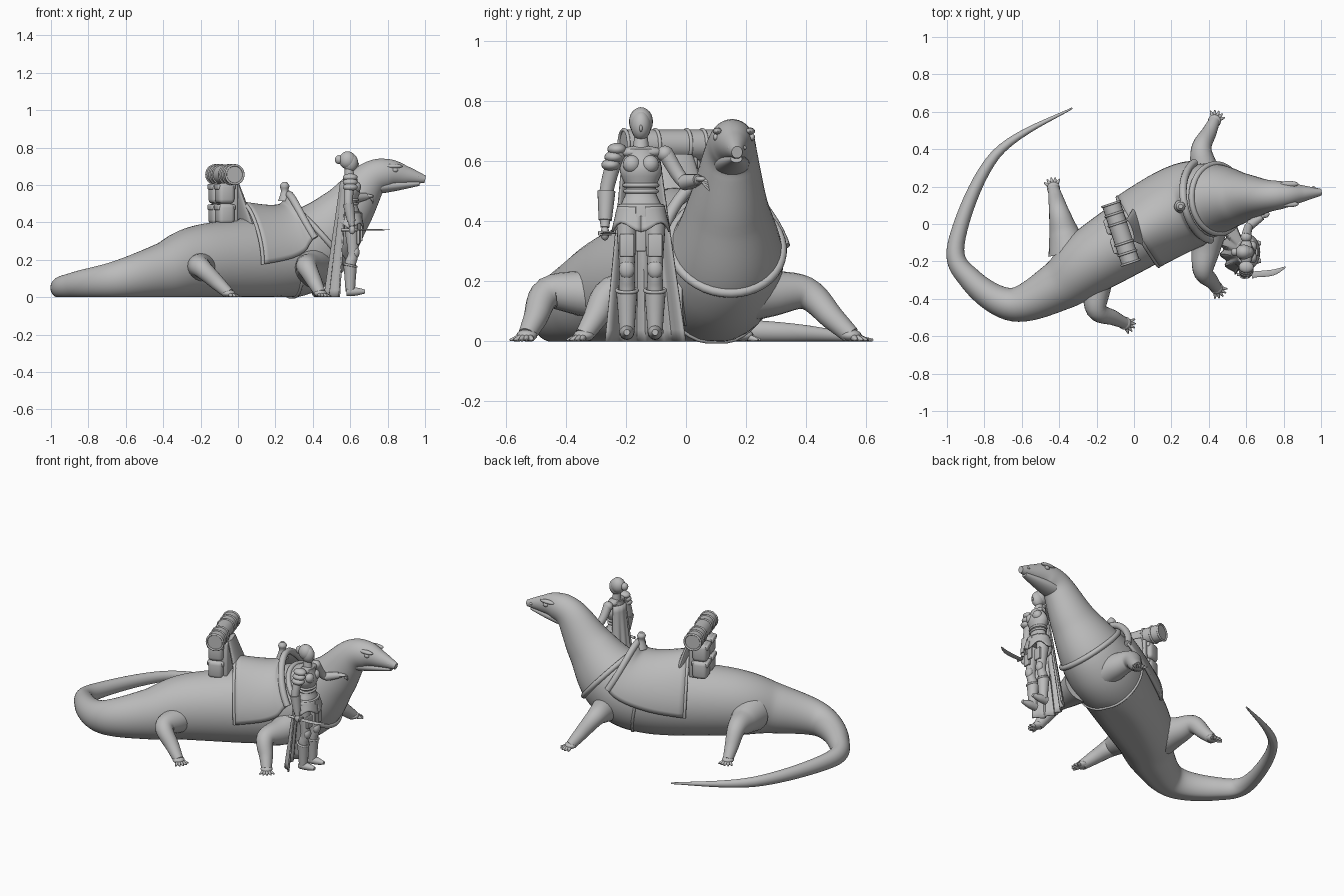
import bpy, bmesh
from math import sin, cos, pi, radians
from mathutils import Vector, Matrix

if "Cube" in bpy.data.objects:
    bpy.data.objects.remove(bpy.data.objects["Cube"])

grey = bpy.data.materials.new("clay_grey")
grey.use_nodes = True
tone = (.5, .5, .5, 1)
grey.diffuse_color = tone
grey.node_tree.nodes["Principled BSDF"].inputs["Base Color"].default_value = tone
X, Y, Z = (Vector(row) for row in Matrix.Identity(3))


def finish(name, bm):
    """Turn a bmesh into a smooth-shaded object that keeps its sharp edges."""
    bmesh.ops.recalc_face_normals(bm, faces=bm.faces)
    mesh = bpy.data.meshes.new(name)
    bm.to_mesh(mesh)
    bm.free()
    mesh.shade_smooth()
    mesh.set_sharp_from_angle(angle=radians(40))
    mesh.materials.append(grey)
    ob = bpy.data.objects.new(name, mesh)
    bpy.context.collection.objects.link(ob)
    return ob


def spline(rows, u):
    """Smooth interpolation of x, y, z, radius rows."""
    last = len(rows) - 1
    i = min(int(u), last - 1)
    t = u - i
    quad = zip(*(rows[max(0, min(last, i + k))] for k in range(-1, 3)))
    return [b + t / 2 * (c - a + t * (2 * a - 5 * b + 4 * c - d + t * (3 * (b - c) + d - a)))
            for a, b, c, d in quad]


def section(rows, u, angle, ref=Z, wide=1, grow=0):
    """Point on the cross-section at u; ref is the direction of its height."""
    step = .05
    before = spline(rows, max(u - step, 0))
    after = spline(rows, min(u + step, len(rows) - 1))
    tangent = Vector(after[:3]) - Vector(before[:3])
    side = tangent.cross(ref).normalized()
    up = side.cross(tangent).normalized()
    *centre, radius = spline(rows, u)
    radius += grow
    p = Vector(centre) + side * cos(angle) * radius * wide + up * sin(angle) * radius
    p.z = max(p.z, 0)
    return p


def surface(name, point, nu, nv, closed=False, thick=0):
    """Grid of point(u, v) with u and v from 0 to 1; a closed one is a capped tube."""
    bm = bmesh.new()
    count = nv if closed else nv + 1
    grid = [[bm.verts.new(point(i / nu, j / nv)) for j in range(count)] for i in range(nu + 1)]
    for low, high in zip(grid, grid[1:]):
        for j in range(nv):
            k = (j + 1) % count
            bm.faces.new((low[j], low[k], high[k], high[j]))
    if closed:
        bm.faces.new(grid[0])
        bm.faces.new(grid[-1])
    ob = finish(name, bm)
    if thick:
        mod = ob.modifiers.new("thickness", "SOLIDIFY")
        mod.thickness, mod.offset = thick, 0


def loft(name, rows, ref=Z, wide=1, steps=6, seg=20):
    last = len(rows) - 1
    surface(name, lambda u, v: section(rows, u * last, v * 2 * pi, ref, wide), steps * last, seg, True)


def limb(name, points, radii, ref=X, wide=1):
    loft(name, [(*p, r) for p, r in zip(points, radii)], ref, wide)


def placed(loc, size, turn):
    return Matrix.Translation(loc) @ Matrix.Rotation(turn, 4, "Z") @ Matrix.Diagonal((*size, 1))


def ball(name, loc, size, turn=0):
    bm = bmesh.new()
    bmesh.ops.create_uvsphere(bm, u_segments=20, v_segments=12, radius=1, matrix=placed(loc, size, turn))
    finish(name, bm)


def box(name, loc, size, turn=0):
    bm = bmesh.new()
    bmesh.ops.create_cube(bm, size=1, matrix=placed(loc, size, turn))
    bmesh.ops.bevel(bm, geom=bm.edges[:], offset=min(size) / 4, segments=3, affect="EDGES", profile=.5)
    finish(name, bm)


def cord(name, points, radius, closed=False):
    curve = bpy.data.curves.new(name, "CURVE")
    curve.dimensions, curve.bevel_depth, curve.use_fill_caps = "3D", radius, True
    line = curve.splines.new("POLY")
    line.points.add(len(points) - 1)
    for target, p in zip(line.points, points):
        target.co = (*p, 1)
    line.use_cyclic_u = closed
    curve.materials.append(grey)
    bpy.context.collection.objects.link(bpy.data.objects.new(name, curve))


def hoop(name, rows, u, radius, ref=Z, wide=1):
    cord(name, [section(rows, u, k * pi / 20, ref, wide) for k in range(40)], radius, True)


def neck_y(x):
    return .1 + .07 * x


# Lizard body: tail and trunk rest on the ground, then the neck rises to the snout
trunk = [(-.33, .62, .005), (-.74, .37, .03), (-.95, -.1, .05), (-.87, -.3, .07), (-.65, -.43, .1),
         (-.4, -.33, .15), (-.2, -.18, .2), (.2, .06, .23)]
neck = [(.4, .28, .22), (.57, .45, .15), (.7, .62, .1), (.8, .66, .08), (.9, .65, .05), (1, .63, .02)]
body = [(x, y, r * .93, r) for x, y, r in trunk] + [(x, neck_y(x), z, r) for x, z, r in neck]
girth = .9
loft("lizard_body", body, wide=girth, steps=10, seg=40)

# Head details
jaw_x = [.7 + .09 * k for k in range(4)]
limb("lower_jaw", [(x, neck_y(x), .53 + .08 * x) for x in jaw_x], [.04, .035, .025, .012], Z, 1.6)
for s in (-1, 1):
    ball("eye", (.84, .16 + s * .06, .68), (.016, .01, .012))
    ball("brow", (.83, .16 + s * .054, .7), (.05, .016, .012))
    ball("nostril", (.96, .17 + s * .025, .645), (.01, .007, .007))

# Legs given by hip, knee and foot, with fanned toes
legs = {"front_left_leg": [(.4, .15), (.36, .4), (.43, .55)],
        "front_right_leg": [(.4, 0), (.37, -.25), (.44, -.34)],
        "rear_right_leg": [(-.2, -.2), (-.2, -.46), (-.05, -.53)],
        "rear_left_leg": [(-.35, -.15), (-.4, .06), (-.43, .19)]}
for name, plan in legs.items():
    hip, knee, foot = (Vector((*p, h)) for p, h in zip(plan, (.16, .16, .02)))
    limb(name, [hip, hip.lerp(knee, .5), knee, knee.lerp(foot, .6), foot], [.11, .08, .055, .04, .03], Z)
    way = foot - knee
    way.z = 0
    way.normalize()
    ball(name + "_foot", foot, (.035, .035, .02))
    for k in range(-2, 3):
        ray = Matrix.Rotation(k * .4, 3, "Z") @ way
        limb(name + "_toe", [foot, foot + ray * .035 - Z * .01, foot + ray * .06 - Z * .015],
             [.014, .01, .003], Z)


# Saddle shell with raised front and back
def saddle_point(u, v):
    edge = .3 * u - .1
    angle = edge + v * (pi - 2 * edge)
    lift = max(0, sin(angle)) ** 3 * (.02 + .2 * (u - .5) ** 2)
    return section(body, 6.55 + 1.4 * u, angle, wide=girth, grow=.018) + Z * lift


surface("saddle", saddle_point, 20, 30, thick=.014)
for u, name in enumerate(("saddle_back_rim", "saddle_front_rim")):
    cord(name, [saddle_point(u, k / 24) for k in range(25)], .01 + .01 * u)
horn = saddle_point(.8, .5)
limb("saddle_horn", [horn, horn + Z * .05, horn + Z * .08, horn + Z * .1], [.035, .02, .025, .012])
hoop("chest_strap", body, 8.25, .016, wide=girth)
hoop("girth_strap", body, 7.2, .008, wide=girth)

# Backrest, packs and bedroll behind the saddle
turn = .32
along, across = Vector((cos(turn), sin(turn), 0)), Vector((-sin(turn), cos(turn), 0))
hub = Vector((-.07, -.05, .5))
limb("backrest", [hub + along * .12 - Z * .12, hub + along * .05 + Z * .12], [.03, .015], along, 4)
box("pack_frame", hub + along * .03, (.04, .16, .23), turn)
for s in (-1, 1):
    for level in (-1, 1):
        spot = hub + across * s * .055 + Z * level * .055 - along * .02
        box("pack", spot, (.09, .1, .11), turn)
        box("pack_flap", spot + Z * .035, (.1, .08, .03), turn)
roll = [(*(hub + across * k * .055 + Z * .155), .05) for k in range(-3, 4)]
loft("bedroll", roll)
for u in (0, 1, 2, 4, 5, 6):
    hoop("bedroll_band", roll, u, .006)


# Rider, facing along +x: points are given as forward, left and height
def at(forward, left, height):
    return Vector((.6 + forward, left - .15, height))


def ring_point(angle, radius, height, depth=.75):
    return at(cos(angle) * radius * depth, sin(angle) * radius, height)


def waist(height):
    return .06 - .011 * cos((height - .505) * 47)


def torso_point(u, v):
    height = .4 + .24 * u
    return ring_point(v * 2 * pi, waist(height), height)


def skirt_point(u, v):
    angle = v * 2 * pi
    return ring_point(angle, .075 + u * .02, .45 - u * (.07 + .015 * cos(4 * angle)))


def cape_point(u, v):
    k = 2 * v - 1
    fold = .012 * u * cos(k * 14)
    return at(k * k * (.03 + .04 * u) + fold - .05 - .08 * u, .015 * u + k * (.06 + .075 * u), .62 * (1 - u))


surface("rider_torso", torso_point, 16, 24, True)
surface("skirt", skirt_point, 6, 32, thick=.008)
surface("cape", cape_point, 16, 30, thick=.008)
for height in (.43, .45, .5, .52):
    cord("belt", [ring_point(k * pi / 16, waist(height) + .003, height) for k in range(32)], .007, True)
box("front_tab", at(.06, 0, .375), (.012, .035, .15))

# Rider head
limb("rider_neck", [at(0, 0, .62), at(-.01, 0, .7)], [.03, .02])
ball("collar", at(0, 0, .63), (.035, .075, .022))
ball("rider_head", at(0, 0, .72), (.042, .034, .05))
ball("hair", at(-.014, 0, .732), (.045, .04, .048))
ball("hair_bun", at(-.06, 0, .735), (.022, .022, .024))
ball("nose", at(.04, 0, .71), (.007, .005, .012))

# Parts on both sides of the rider
for s in (-1, 1):
    y = s * .047
    knee, cuff, ankle = at(.015, y, .24), at(0, y, .17), at(0, y, .03)
    limb("rider_leg", [at(0, y, .43), knee, cuff, ankle], [.042, .028, .03, .02], wide=.9)
    limb("boot", [cuff, cuff.lerp(ankle, .5), ankle], [.036, .03, .025])
    limb("rider_foot", [ankle - X * .02, ankle + X * .03, ankle + X * .08], [.025, .022, .01], Z)
    hoop("boot_cuff", [(*cuff, .034), (*knee, .034)], 0, .006, X)
    ball("knee_plate", knee + X * .015, (.02, .026, .032))
    box("thigh_plate", at(.042, y, .32), (.016, .048, .075))
    ball("breast_plate", at(.03, s * .03, .59), (.028, .03, .03))
    ball("shoulder", at(0, s * .08, .625), (.03, .028, .027))

# Right arm with layered armour, holding the sword
elbow, wrist = at(-.01, -.115, .5), at(.01, -.12, .38)
limb("right_arm", [at(0, -.08, .63), elbow, wrist], [.027, .023, .015])
limb("right_bracer", [elbow, elbow.lerp(wrist, .8)], [.03, .022])
for k in range(3):
    ball("shoulder_plate", at(0, -.08 - k * .01, .64 - k * .026), (.04, .032, .021))
grip = wrist - Z * .02
ball("right_hand", grip, (.018, .015, .024))
limb("sword_grip", [grip - X * .06, grip + X * .03], [.008, .008], Z)
limb("sword_blade", [grip + X * .02, grip + X * .13 + Y * .01, grip + X * .2 + Y * .04], [.004, .004, .001], Z, 4)
box("sword_guard", grip + X * .025, (.01, .045, .016))

# Left arm reaching to the lizard's neck
elbow, wrist = at(.02, .145, .53), at(.1, .2, .54)
limb("left_arm", [at(0, .08, .63), elbow, wrist], [.026, .022, .013], Z)
limb("left_bracer", [elbow, elbow.lerp(wrist, .8)], [.027, .019], Z)
ball("left_hand", wrist, (.025, .018, .01), turn)
for k in range(4):
    tip = wrist + X * .02 + Y * .03 - Z * (.01 + .01 * k)
    limb("finger", [wrist, wrist.lerp(tip, .6) + X * .008, tip], [.006, .005, .002], Z)
